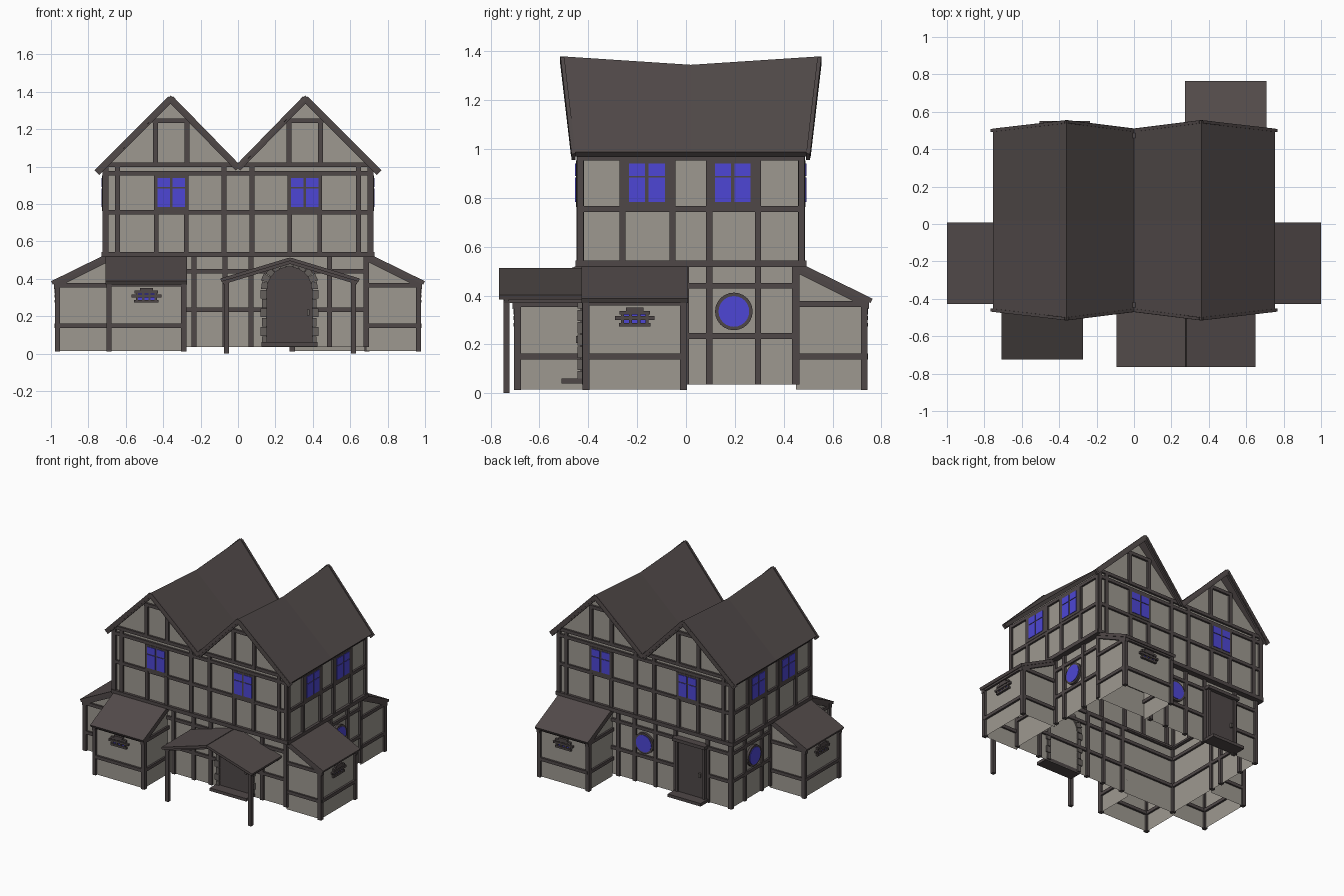
import bpy, bmesh, math
from mathutils import Matrix, Vector

if "Cube" in bpy.data.objects:
    bpy.data.objects.remove(bpy.data.objects["Cube"])

def material(name, rgb):
    m = bpy.data.materials.new(name)
    m.diffuse_color = (*rgb, 1)
    m.use_nodes = True
    m.node_tree.nodes["Principled BSDF"].inputs["Base Color"].default_value = m.diffuse_color
    return m

PLASTER = material("plaster", (0.34, 0.315, 0.28))
TIMBER = material("dark timber", (0.078, 0.064, 0.064))
ROOF = material("roof boards", (0.083, 0.068, 0.067))
GLASS = material("blue glass", (0.075, 0.062, 0.66))
STONE = material("grey stone", (0.13, 0.115, 0.108))

parts = {}
def part(name, mat):
    if name not in parts:
        parts[name] = (bmesh.new(), mat)
    return parts[name][0]

# every face of the house is built in local axes: x along the wall, -y outward
def side(k):
    return Matrix.Translation((0, 0.02, 0)) @ Matrix.Rotation(k * math.pi / 2, 4, 'Z')

def box(name, mat, M, c, s):
    bmesh.ops.create_cube(part(name, mat), size=1, matrix=M @ Matrix.Translation(c) @ Matrix.Diagonal((*s, 1)))

def bar(name, mat, M, p, q, w=0.026, d=0.03):
    """Beam from p to q; w across it, d in the wall's depth direction."""
    p, q = Vector(p), Vector(q)
    x = (q - p).normalized()
    z = x.cross(Vector((0, 1, 0))).normalized()
    y = z.cross(x)
    R = Matrix((x, y, z)).transposed().to_4x4()
    bmesh.ops.create_cube(part(name, mat), size=1, matrix=M @ Matrix.Translation((p + q) / 2) @ R
                          @ Matrix.Diagonal(((q - p).length, d, w, 1)))

def poly(name, mat, M, pts):
    bm = part(name, mat)
    return bm.faces.new([bm.verts.new(M @ Vector(p)) for p in pts])

def prism(name, mat, M, pts, depth):
    bm = part(name, mat)
    f = poly(name, mat, M, pts)
    r = bmesh.ops.extrude_face_region(bm, geom=[f], use_keep_orig=True)
    off = M.to_3x3() @ Vector((0, -depth, 0))
    bmesh.ops.translate(bm, vec=off, verts=[v for v in r['geom'] if isinstance(v, bmesh.types.BMVert)])

def grid_beams(name, M, v, us, zs, z0, z1, half):
    for u in us:
        bar(name, TIMBER, M, (u, -v, z0), (u, -v, z1))
    for z in zs:
        bar(name, TIMBER, M, (-half, -v, z), (half, -v, z), 0.024, 0.028)

def window(M, u, v, fw):
    box("window_frames", TIMBER, M, (u, -v, 0.858), (fw, 0.034, 0.19))
    for s in (-1, 1):
        for z, h in ((0.833, 0.1), (0.915, 0.05)):
            box("window_panes", GLASS, M, (u + s * 0.04, -v - 0.018, z), (0.066, 0.006, h))

def round_window(M, u, v):
    for name, mat, r, d in (("round_window_frames", TIMBER, 0.077, 0.034), ("round_window_panes", GLASS, 0.063, 0.042)):
        bmesh.ops.create_cone(part(name, mat), cap_ends=True, segments=24, radius1=r, radius2=r, depth=d,
            matrix=M @ Matrix.Translation((u, -v, 0.335)) @ Matrix.Rotation(math.pi / 2, 4, 'X'))

def bay(M, u, D):
    """Lean-to bay: open-bottomed walls, framing, sloped roof and fan-shaped vent."""
    a, b, o = u - 0.2, u + 0.2, D + 0.28
    zt, zo, z0 = 0.525, 0.385, 0.015
    poly("bay_walls", PLASTER, M, [(a, -o, z0), (b, -o, z0), (b, -o, zo), (a, -o, zo)])
    B = "bay_beams"
    for z in (0.15, 0.372):
        bar(B, TIMBER, M, (a, -o, z), (b, -o, z), 0.024)
    for s in (a, b):
        poly("bay_walls", PLASTER, M, [(s, -D, z0), (s, -o, z0), (s, -o, zo), (s, -D, zt)])
        box(B, TIMBER, M, (s, -o, 0.2), (0.028, 0.028, 0.375))
        for z in (0.15, 0.365):
            box(B, TIMBER, M, (s, -(D + o) / 2, z), (0.026, 0.28, 0.024))
        prism_pts = [(s - 0.013, -D, zt), (s - 0.013, -o - 0.02, zo - 0.01)]
        prism_pts += [(x, y, z - 0.03) for x, y, z in reversed(prism_pts)]
        bm = part(B, TIMBER)
        r = bmesh.ops.extrude_face_region(bm, geom=[poly(B, TIMBER, M, prism_pts)], use_keep_orig=True)
        bmesh.ops.translate(bm, vec=M.to_3x3() @ Vector((0.026, 0, 0)),
                            verts=[v for v in r['geom'] if isinstance(v, bmesh.types.BMVert)])
    # roof slab
    p, q = Vector((u, -D + 0.01, 0.535)), Vector((u, -o - 0.03, 0.378))
    ang = math.atan2(p.z - q.z, p.y - q.y)
    bmesh.ops.create_cube(part("bay_roofs", ROOF), size=1, matrix=M @ Matrix.Translation((p + q) / 2)
        @ Matrix.Rotation(ang, 4, 'X') @ Matrix.Diagonal((0.435, (p - q).length, 0.02, 1)))
    # vent
    box("vent_panes", GLASS, M, (u, -o - 0.002, 0.308), (0.11, 0.006, 0.05))
    for z, w in ((0.28, 0.13), (0.308, 0.16), (0.329, 0.125), (0.344, 0.07)):
        box("vent_bars", TIMBER, M, (u, -o - 0.005, z), (w, 0.022, 0.015))
    for x in (-0.05, -0.017, 0.017, 0.05):
        box("vent_bars", TIMBER, M, (u + x, -o - 0.004, 0.303), (0.012, 0.018, 0.06))

UF, US, LF, LS = 0.453, 0.71, 0.43, 0.685    # wall distances: upper/lower, front/side

for k in range(4):
    M, ends = side(k), k % 2 == 0
    up, low = (UF, LF) if ends else (US, LS)
    uh, lh = (US, LS) if ends else (UF, LF)
    # lower wall and framing
    poly("lower_walls", PLASTER, M, [(-lh, -low, 0.035), (lh, -low, 0.035), (lh, -low, 0.53), (-lh, -low, 0.53)])
    lower = {0: (-0.235, -0.07, 0.07, 0.49), 1: (-0.02, 0.075, 0.275), 2: (-0.235, -0.1, 0.07, 0.235, 0.5),
             3: (0.02, -0.075, -0.275)}[k]
    grid_beams("lower_beams", M, low, (-lh, lh) + lower, (0.235, 0.44), 0.035, 0.53, lh)
    bar("floor_sill", TIMBER, M, (-uh - 0.015, -up + 0.008, 0.53), (uh + 0.015, -up + 0.008, 0.53), 0.028, 0.055)
    # upper wall, double-gabled at front and back
    top = [(uh, 1.0), (0.36, 1.345), (0, 1.0), (-0.36, 1.345), (-uh, 1.0)] if ends else [(uh, 1.0), (-uh, 1.0)]
    poly("upper_walls", PLASTER, M, [(-uh, -up, 0.53), (uh, -up, 0.53)] + [(x, -up, z) for x, z in top])
    if ends:
        grid_beams("upper_beams", M, up, (-0.705, -0.645, -0.075, 0.075, 0.645, 0.705),
                   (0.755, 0.965, 1.01), 0.53, 1.0, uh)
        for c in (-0.357, 0.357):
            for s in (-0.08, 0.08):
                bar("upper_beams", TIMBER, M, (c + s, -up, 0.53), (c + s, -up, 0.755))
                bar("gable_beams", TIMBER, M, (c + s * 1.06, -up, 1.0), (c + s * 1.06, -up, 1.25))
            bar("gable_beams", TIMBER, M, (c - 0.1, -up, 1.245), (c + 0.1, -up, 1.245), 0.024)
            window(M, c, up, 0.185)
    else:
        f = 1 if k == 1 else -1
        grid_beams("upper_beams", M, up, (-uh, uh), (0.755, 0.965), 0.53, 1.0, uh)
        for u in (-0.28, -0.075, 0.075, 0.275):
            bar("upper_beams", TIMBER, M, (u * f, -up, 0.53), (u * f, -up, 0.965))
        for u in (-0.18, 0.172):
            window(M, u * f, up, 0.22)
        round_window(M, 0.176 * f, low)
    bay(M, {0: -0.49, 1: -0.23, 2: -0.49, 3: 0.23}[k], low)
    # barge boards following the roof edge
    if ends:
        for s in (-1, 1):
            for x, z in ((0.755, 0.98), (0, 1.005)):
                bar("barge_boards", TIMBER, M, (s * x, -0.48, z - 0.012), (s * 0.36, -0.526, 1.362), 0.036, 0.016)

F, B = side(0), side(2)
round_window(B, -0.02, LF)

# double roof with sagging ridges
bm = part("main_roof", ROOF)
rows = []
for t in (-1, 0, 1):
    rows.append([bm.verts.new((x, 0.02 + t * (0.535 if ridge else 0.49), z - (0.035 if ridge and t == 0 else 0)))
                 for x, z, ridge in ((-0.755, 0.988, 0), (-0.36, 1.38, 1), (0, 1.015, 0), (0.36, 1.38, 1), (0.755, 0.988, 0))])
for r0, r1 in zip(rows, rows[1:]):
    for i in range(4):
        bm.faces.new((r0[i], r0[i + 1], r1[i + 1], r1[i]))

# arched front door with stone surround
dx, dz, r = 0.275, 0.345, 0.125
arc = [(dx + r * math.cos(i * math.pi / 12), -LF - 0.005, dz + r * math.sin(i * math.pi / 12)) for i in range(13)]
prism("front_door", TIMBER, F, [(dx - r, -LF - 0.005, 0.05), (dx + r, -LF - 0.005, 0.05)] + arc, 0.018)
n = 11
for i in range(n):
    a0, a1 = (math.pi * (i + e) / n for e in (0.04, 0.96))
    ro = 0.16 if i % 2 else 0.152
    prism("arch_stones", STONE, F, [(dx + q * math.cos(a), -LF + 0.01, dz + q * math.sin(a))
          for q, a in ((0.118, a0), (ro, a0), (ro, a1), (0.118, a1))], 0.045)
for s in (-1, 1):
    for j in range(6):
        w = 0.036 if j % 2 else 0.026
        box("jamb_stones", STONE, F, (dx + s * (0.12 + w / 2), -LF - 0.012, 0.068 + j * 0.05), (w, 0.045, 0.046))
box("door_handles", STONE, F, (dx + 0.1, -LF - 0.03, 0.22), (0.014, 0.02, 0.03))
box("door_steps", TIMBER, F, (dx, -LF - 0.05, 0.05), (0.3, 0.1, 0.022))

# plain back door with lintel and step
box("back_door", TIMBER, B, (0.37, -LF - 0.01, 0.245), (0.21, 0.03, 0.39))
for s in (-1, 1):
    box("back_door_frame", TIMBER, B, (0.37 + s * 0.112, -LF - 0.012, 0.245), (0.022, 0.045, 0.39))
box("back_door_frame", TIMBER, B, (0.37, -LF - 0.02, 0.45), (0.27, 0.065, 0.024))
box("door_steps", TIMBER, B, (0.37, -LF - 0.05, 0.05), (0.27, 0.1, 0.022))
box("door_handles", STONE, B, (0.45, -LF - 0.03, 0.23), (0.014, 0.02, 0.03))

# front porch: shallow gable roof on two posts
for s in (-1, 1):
    e = 0.278 + s * 0.37
    bar("porch_roof", ROOF, F, (0.278, -0.61, 0.505), (e, -0.61, 0.393), 0.018, 0.35)
    bar("porch_rafters", TIMBER, F, (0.278, -0.755, 0.49), (e - s * 0.01, -0.755, 0.38), 0.02, 0.02)
    box("porch_posts", TIMBER, F, (0.278 + s * 0.34, -0.755, 0.195), (0.026, 0.026, 0.39))
    box("porch_rafters", TIMBER, F, (0.278 + s * 0.34, -0.6, 0.38), (0.022, 0.32, 0.022))

for name, (bm, mat) in parts.items():
    bmesh.ops.recalc_face_normals(bm, faces=bm.faces)
    if name == "main_roof" and bm.faces[:][0].normal.z < 0:
        bmesh.ops.reverse_faces(bm, faces=bm.faces)
    me = bpy.data.meshes.new(name)
    bm.to_mesh(me)
    bm.free()
    me.materials.append(mat)
    ob = bpy.data.objects.new(name, me)
    bpy.context.collection.objects.link(ob)
    if name == "main_roof":
        sol = ob.modifiers.new("thickness", 'SOLIDIFY')
        sol.thickness, sol.offset = 0.026, -1
